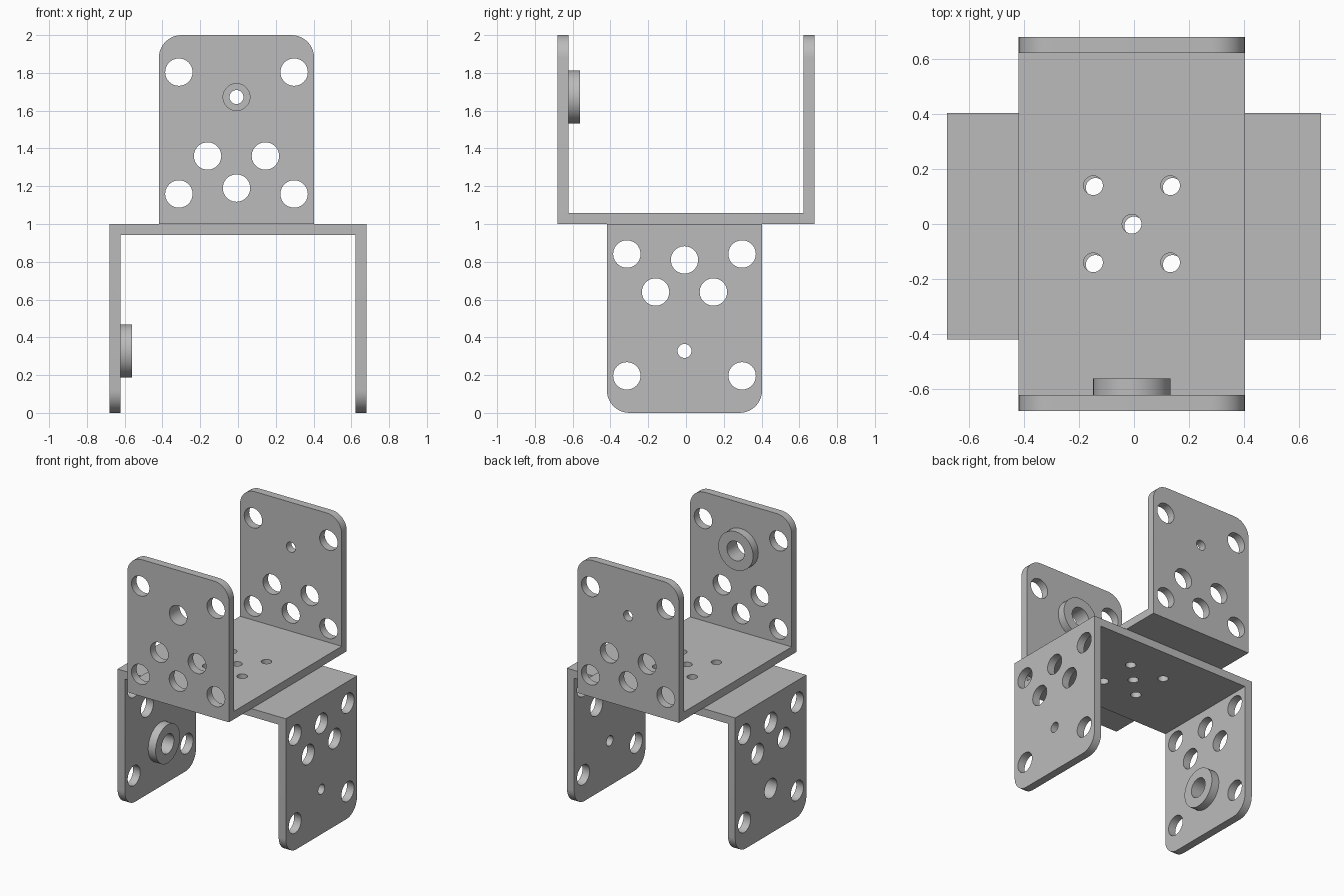
import bpy
import bmesh
import math
from mathutils import Matrix, Vector

if "Cube" in bpy.data.objects:
    bpy.data.objects.remove(bpy.data.objects["Cube"])

CX = -0.008      # sideways centre of the bracket plates
HALF_W = 0.411   # half plate width
HALF_L = 0.68    # half distance over the two arms
T = 0.058        # sheet thickness
CORNER = 0.12    # rounded arm corners
PIVOT_Z = 0.672  # pivot height above the base

grey = bpy.data.materials.new("grey metal")
grey.diffuse_color = (0.5, 0.5, 0.5, 1)
grey.use_nodes = True
grey.node_tree.nodes["Principled BSDF"].inputs["Base Color"].default_value = grey.diffuse_color


def make_object(name, bm):
    bmesh.ops.recalc_face_normals(bm, faces=bm.faces)
    mesh = bpy.data.meshes.new(name)
    bm.to_mesh(mesh)
    bm.free()
    mesh.materials.append(grey)
    obj = bpy.data.objects.new(name, mesh)
    bpy.context.collection.objects.link(obj)
    return obj


def add_cylinder(bm, start, end, radius):
    start, end = Vector(start), Vector(end)
    axis = end - start
    turn = axis.to_track_quat('Z', 'Y').to_matrix().to_4x4()
    bmesh.ops.create_cone(bm, cap_ends=True, segments=40, radius1=radius,
                          radius2=radius, depth=axis.length,
                          matrix=Matrix.Translation((start + end) / 2) @ turn)


def cut_and_shade(obj, cutter):
    mod = obj.modifiers.new("holes", 'BOOLEAN')
    mod.operation = 'DIFFERENCE'
    mod.solver = 'EXACT'
    mod.object = cutter
    bpy.ops.object.select_all(action='DESELECT')
    bpy.context.view_layer.objects.active = obj
    obj.select_set(True)
    bpy.ops.object.modifier_apply(modifier=mod.name)
    bpy.ops.object.shade_smooth_by_angle(angle=math.radians(30))


# U-shaped bracket: profile in y/z extruded across x
i = HALF_L - T
profile = [(-HALF_L, 0), (HALF_L, 0), (HALF_L, 1), (i, 1),
           (i, T), (-i, T), (-i, 1), (-HALF_L, 1)]
bm = bmesh.new()
face = bm.faces.new([bm.verts.new((CX - HALF_W, y, z)) for y, z in profile])
ext = bmesh.ops.extrude_face_region(bm, geom=[face])
bmesh.ops.translate(bm, vec=(2 * HALF_W, 0, 0),
                    verts=[v for v in ext["geom"] if isinstance(v, bmesh.types.BMVert)])
bmesh.ops.recalc_face_normals(bm, faces=bm.faces)
corners = [e for e in bm.edges
           if all(v.co.z > 0.99 for v in e.verts)
           and abs(e.verts[0].co.x - e.verts[1].co.x) < 0.01]
bmesh.ops.bevel(bm, geom=corners, offset=CORNER, segments=10, profile=0.5,
                affect='EDGES')
upper_bracket = make_object("upper_bracket", bm)

# Pivot boss on the inner face of the front arm
bm = bmesh.new()
add_cylinder(bm, (CX, -i, PIVOT_Z), (CX, -i + 0.06, PIVOT_Z), 0.141)
upper_boss = make_object("upper_boss", bm)

# All the holes in one cutter
bm = bmesh.new()
arm_holes = [(0, 0.19)] + [(s * x, z) for s in (-1, 1)
                           for x, z in ((0.305, 0.159), (0.305, 0.804), (0.153, 0.36))]
for x, z in arm_holes:
    add_cylinder(bm, (CX + x, -0.8, z), (CX + x, 0.8, z), 0.0725)
add_cylinder(bm, (CX, -0.8, PIVOT_Z), (CX, -0.4, PIVOT_Z), 0.071)
add_cylinder(bm, (CX, 0.4, PIVOT_Z), (CX, 0.8, PIVOT_Z), 0.037)
for x, y in ((0, 0), (0.14, 0.14), (-0.14, 0.14), (0.14, -0.14), (-0.14, -0.14)):
    add_cylinder(bm, (CX + x, y, -0.05), (CX + x, y, T + 0.02), 0.035)
cutter = make_object("hole_cutter", bm)
cutter.hide_render = True

for part in (upper_bracket, upper_boss):
    cut_and_shade(part, cutter)
bpy.data.objects.remove(cutter)

# Lower bracket: the same part turned over and crosswise
lift = Matrix.Translation((0, 0, 1))
flip = Matrix.Rotation(math.pi, 4, Vector((1, 1, 0)))
for part, name in ((upper_bracket, "lower_bracket"), (upper_boss, "lower_boss")):
    copy = part.copy()
    copy.name = name
    bpy.context.collection.objects.link(copy)
    copy.matrix_world = lift @ flip
    part.matrix_world = lift
